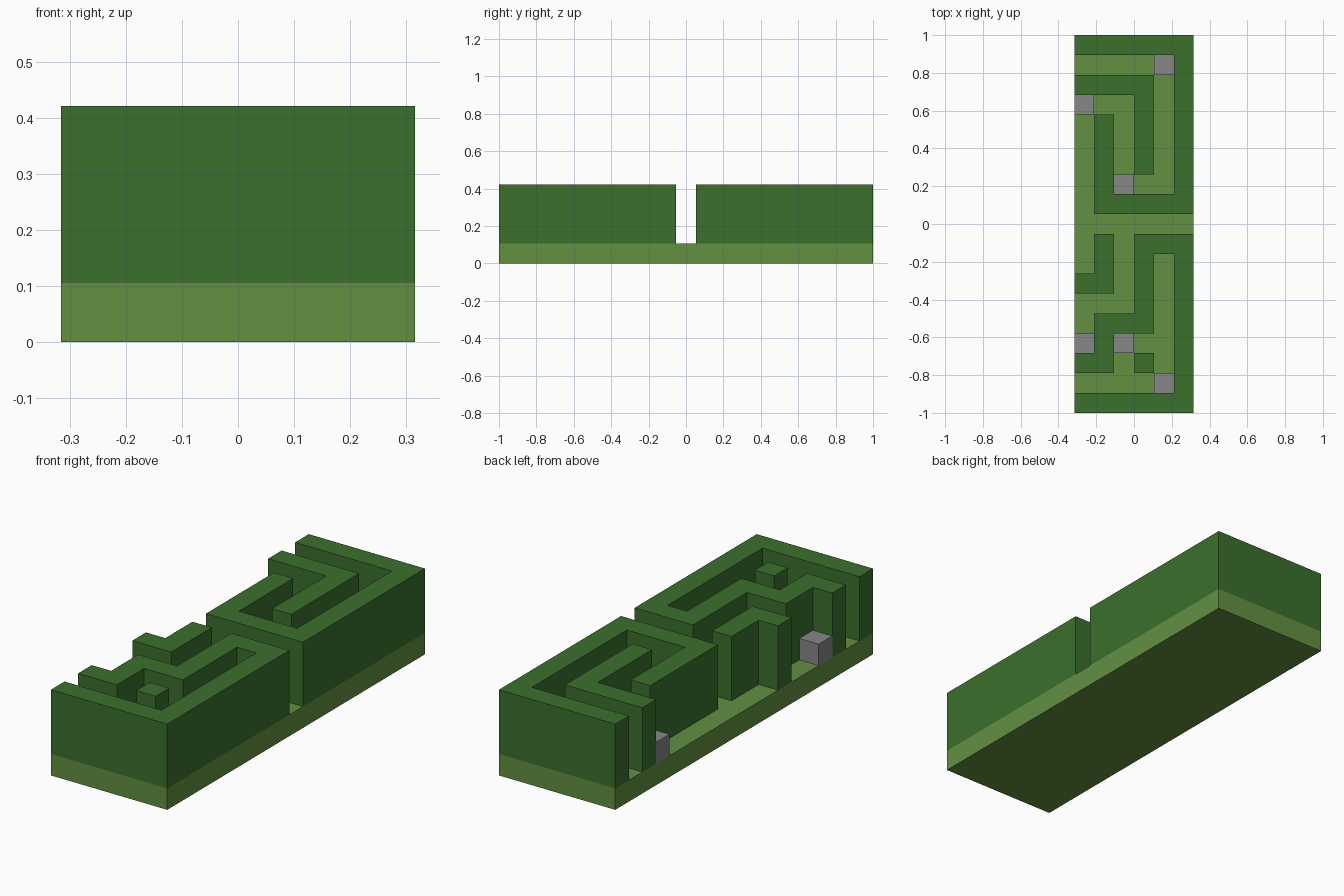
import bpy
import bmesh
from mathutils import Vector

default = bpy.data.objects.get("Cube")
if default:
    bpy.data.objects.remove(default, do_unlink=True)

# Floor plan, back row first: # hedge, s stone block, . open path
PLAN = """
######
....s#
####.#
s..#.#
.#.#.#
.#.#.#
.#.#.#
.#s..#
.#####
......
.#.###
.#.#.#
##.#.#
...#.#
.###.#
s#s..#
##.#.#
....s#
######
""".split()
ROWS, COLS = len(PLAN), len(PLAN[0])
CELL = 2 / ROWS


def material(name, rgb):
    mat = bpy.data.materials.new(name)
    mat.use_nodes = True
    color = (*rgb, 1)
    mat.diffuse_color = color
    mat.node_tree.nodes["Principled BSDF"].inputs["Base Color"].default_value = color
    return mat


def raised_cells(name, symbols, bottom, height, mat):
    """Merge the matching plan cells into one outline and raise it."""
    bm = bmesh.new()
    for r, row in enumerate(PLAN):
        for c, symbol in enumerate(row):
            if symbol in symbols:
                x = (c - COLS / 2) * CELL
                y = (ROWS / 2 - r - 1) * CELL
                corners = ((0, 0), (1, 0), (1, 1), (0, 1))
                bm.faces.new([bm.verts.new((x + i * CELL, y + j * CELL, bottom * CELL))
                              for i, j in corners])
    bmesh.ops.remove_doubles(bm, verts=bm.verts[:], dist=CELL / 100)
    base = bm.faces[:]
    raised = bmesh.ops.extrude_face_region(bm, geom=base, use_keep_orig=True)
    top = [v for v in raised["geom"] if isinstance(v, bmesh.types.BMVert)]
    bmesh.ops.translate(bm, verts=top, vec=Vector((0, 0, height * CELL)))
    bmesh.ops.recalc_face_normals(bm, faces=bm.faces[:])
    # Join the flat cells into clean faces
    bmesh.ops.dissolve_limit(bm, angle_limit=0.01, verts=bm.verts[:], edges=bm.edges[:])
    mesh = bpy.data.meshes.new(name)
    bm.to_mesh(mesh)
    bm.free()
    mesh.materials.append(mat)
    obj = bpy.data.objects.new(name, mesh)
    bpy.context.collection.objects.link(obj)
    return obj


grass = material("grass green", (0.122, 0.279, 0.053))
leaf = material("hedge green", (0.044, 0.162, 0.026))
stone = material("stone grey", (0.242, 0.242, 0.242))

raised_cells("ground_slab", "#s.", 0, 1, grass)
raised_cells("hedge_walls", "#", 1, 3, leaf)
raised_cells("stone_blocks", "s", 1, 1, stone)
